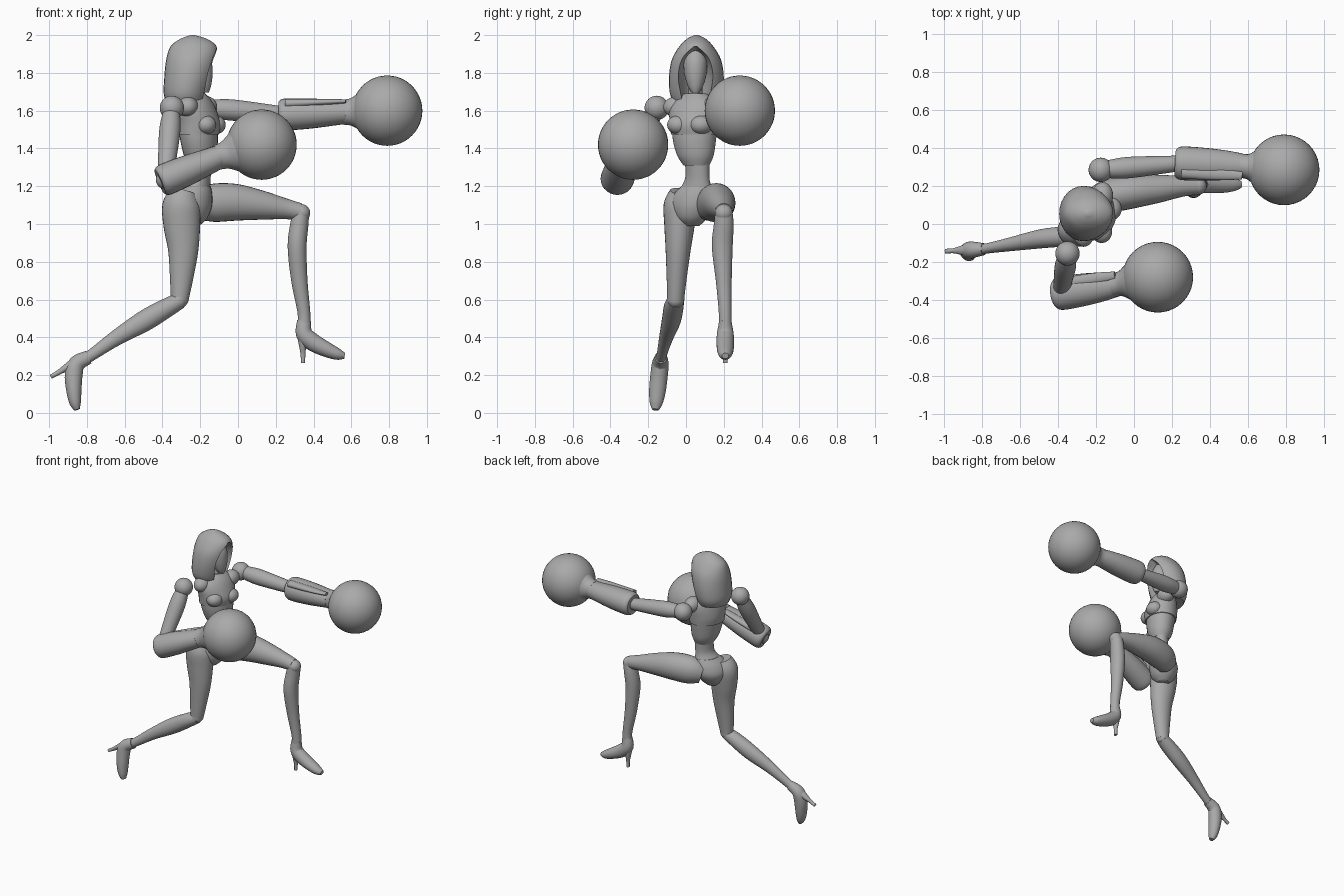
import bpy, bmesh, math
from mathutils import Vector, Matrix

if "Cube" in bpy.data.objects:
    bpy.data.objects.remove(bpy.data.objects["Cube"])

grey = bpy.data.materials.new("plain grey")
grey.use_nodes = True
colour = (0.4, 0.4, 0.4, 1)
grey.diffuse_color = colour
grey.node_tree.nodes["Principled BSDF"].inputs["Base Color"].default_value = colour

SIDES = 28


def finish(name, bm, angle=40):
    bmesh.ops.recalc_face_normals(bm, faces=bm.faces)
    mesh = bpy.data.meshes.new(name)
    bm.to_mesh(mesh)
    bm.free()
    mesh.materials.append(grey)
    obj = bpy.data.objects.new(name, mesh)
    bpy.context.collection.objects.link(obj)
    smooth(obj, angle)
    return obj


def smooth(obj, angle=40):
    bpy.ops.object.select_all(action='DESELECT')
    bpy.context.view_layer.objects.active = obj
    obj.select_set(True)
    bpy.ops.object.shade_smooth_by_angle(angle=math.radians(angle))


def ball(name, centre, radii):
    bm = bmesh.new()
    scale = Matrix.Diagonal((*radii, 1)) if not isinstance(radii, float) else Matrix.Scale(radii, 4)
    bmesh.ops.create_uvsphere(bm, u_segments=40, v_segments=24, radius=1,
                              matrix=Matrix.Translation(centre) @ scale)
    return finish(name, bm)


def spline(a, b, c, d, t):
    # Catmull-Rom blend of whole stations
    return [(2 * q + (r - p) * t + (2 * p - 5 * q + 4 * r - s) * t * t
             + (3 * q - p - 3 * r + s) * t ** 3) / 2 for p, q, r, s in zip(a, b, c, d)]


def loft(name, stations, ref=(0, 1, 0), axis=None, place=None, steps=5):
    """Skin ellipses; station = x, y, z, radius along ref, radius across."""
    last = len(stations) - 1
    rows = []
    for i in range(last):
        a, b = stations[max(i - 1, 0)], stations[i]
        c, d = stations[i + 1], stations[min(i + 2, last)]
        rows += [spline(a, b, c, d, k / steps) for k in range(steps)]
    rows.append(list(stations[last]))
    bm = bmesh.new()
    rings = []
    for i, row in enumerate(rows):
        before, after = rows[max(i - 1, 0)], rows[min(i + 1, len(rows) - 1)]
        tangent = Vector(axis) if axis else (Vector(after[:3]) - Vector(before[:3])).normalized()
        u = Vector(ref)
        u = (u - tangent * u.dot(tangent)).normalized()
        v = tangent.cross(u)
        ring = []
        for k in range(SIDES):
            angle = math.tau * k / SIDES
            point = Vector(row[:3]) + u * row[3] * math.cos(angle) + v * row[4] * math.sin(angle)
            ring.append(bm.verts.new(place @ point if place else point))
        rings.append(ring)
    for low, high in zip(rings, rings[1:]):
        for k in range(SIDES):
            n = (k + 1) % SIDES
            bm.faces.new((low[k], low[n], high[n], high[k]))
    bm.faces.new(rings[0])
    bm.faces.new(rings[-1])
    return finish(name, bm)


UP = (0, 0, 1)
chest_front = (0.93, -0.37, 0)
hip_front = (0.85, -0.53, 0)

# Hood with a carved face opening
hood = loft("hood", [
    (-.275, .055, 1.635, .10, .115), (-.275, .055, 1.69, .118, .14),
    (-.26, .055, 1.78, .13, .145), (-.245, .055, 1.87, .135, .13),
    (-.235, .055, 1.94, .122, .09), (-.235, .055, 1.98, .07, .05),
    (-.24, .055, 2.0, .01, .01)], ref=(1, 0, 0), axis=UP)
cutter = loft("hood_cutter", [
    (-.14, .05, 1.55, .12, .06), (-.14, .05, 1.68, .15, .08), (-.12, .05, 1.79, .15, .095),
    (-.1, .05, 1.88, .12, .07), (-.09, .05, 1.94, .04, .01)], ref=(1, 0, 0), axis=UP)
cutter.hide_render = True
opening = hood.modifiers.new("opening", 'BOOLEAN')
opening.object = cutter
opening.operation = 'DIFFERENCE'
opening.solver = 'EXACT'
bpy.ops.object.select_all(action='DESELECT')
bpy.context.view_layer.objects.active = hood
hood.select_set(True)
bpy.ops.object.modifier_apply(modifier="opening")
bpy.data.objects.remove(cutter)
smooth(hood)

# Head and neck
loft("head", [
    (-.175, .05, 1.695, .02, .02), (-.185, .05, 1.73, .042, .04), (-.2, .05, 1.79, .065, .058),
    (-.21, .05, 1.86, .07, .062), (-.22, .05, 1.92, .05, .045)], ref=(1, 0, 0), axis=UP)
loft("neck", [(-.22, .05, 1.62, .05, .05), (-.22, .05, 1.69, .038, .038),
              (-.225, .05, 1.78, .038, .038)], ref=(1, 0, 0))

# Torso
loft("ribcage", [
    (-.195, .055, 1.31, .06, .07), (-.2, .05, 1.36, .083, .098),
    (-.205, .045, 1.43, .095, .115), (-.21, .045, 1.49, .1, .122)], ref=chest_front, axis=UP)
loft("breastplate", [
    (-.21, .045, 1.475, .107, .128), (-.21, .045, 1.53, .115, .133),
    (-.22, .045, 1.6, .102, .138), (-.225, .05, 1.65, .083, .115),
    (-.225, .05, 1.69, .05, .06)], ref=chest_front, axis=UP)
for label, side in (("left", 1), ("right", -1)):
    ball(label + "_bust", (-.145 + side * .025, .02 + side * .06, 1.525), (.055, .06, .05))
    ball(label + "_collarbone", (-.215 + side * .05, .05 + side * .1, 1.62), (.055, .07, .055))
loft("waist", [
    (-.195, .06, 1.35, .058, .07), (-.2, .06, 1.25, .05, .068), (-.215, .055, 1.2, .06, .085)],
    ref=hip_front, axis=UP)
loft("pelvis", [
    (-.215, .055, 1.2, .065, .085), (-.235, .04, 1.15, .09, .118),
    (-.245, .035, 1.09, .1, .12), (-.245, .03, 1.03, .08, .085),
    (-.245, .03, .99, .04, .04)], ref=hip_front, axis=UP)

# Legs
loft("left_thigh", [
    (-.21, .11, 1.09, .07, .075), (-.14, .145, 1.11, .088, .1), (-.02, .17, 1.115, .09, .098),
    (.12, .185, 1.1, .075, .078), (.25, .198, 1.08, .055, .055), (.33, .2, 1.065, .046, .045)])
loft("left_shin", [
    (.335, .2, 1.07, .045, .042), (.325, .2, 1.0, .052, .048), (.313, .192, .88, .055, .05),
    (.325, .2, .7, .042, .043), (.348, .207, .54, .034, .034), (.35, .208, .47, .034, .035)])
loft("right_thigh", [
    (-.285, -.02, 1.17, .065, .07), (-.3, -.03, 1.1, .088, .1), (-.297, -.035, .99, .08, .097),
    (-.29, -.042, .86, .066, .08), (-.3, -.05, .7, .052, .06), (-.31, -.055, .59, .044, .046)])
loft("right_shin", [
    (-.305, -.055, .595, .044, .042), (-.37, -.065, .56, .052, .05), (-.49, -.078, .49, .05, .056),
    (-.64, -.105, .4, .037, .042), (-.77, -.128, .31, .027, .031), (-.82, -.135, .28, .03, .032)])
ball("left_knee", (.335, .2, 1.058), .047)
ball("right_knee", (-.31, -.055, .6), .046)


# Heeled shoes, built around the ankle
def shoe(side, place):
    loft(side + "_shoe", [
        (0, 0, .01, .032, .036), (.0, 0, -.06, .044, .044), (.045, 0, -.105, .046, .047),
        (.12, 0, -.145, .044, .04), (.18, 0, -.17, .034, .03), (.215, 0, -.178, .018, .015)],
        place=place)
    loft(side + "_heel", [(-.008, 0, -.06, .034, .032), (-.008, 0, -.12, .024, .02),
                          (-.006, 0, -.17, .013, .013), (-.006, 0, -.215, .013, .011)], place=place)


shoe("left", Matrix.Translation((.35, .208, .48)))
shoe("right", Matrix.Translation((-.8, -.133, .29)) @ Matrix.Rotation(math.radians(-6), 4, 'X')
     @ Matrix.Rotation(math.radians(61), 4, 'Y'))


# Arms ending in gauntlets and round gloves
def arm(side, shoulder, elbow, wrist, glove, inner):
    shoulder, elbow, wrist, glove = map(Vector, (shoulder, elbow, wrist, glove))

    def along(a, b, t, ru, rv):
        return (*a.lerp(b, t), ru, rv)

    ball(side + "_shoulder", shoulder, .064)
    loft(side + "_upper_arm", [
        along(shoulder, elbow, .06, .045, .045), along(shoulder, elbow, .3, .056, .056),
        along(shoulder, elbow, .65, .05, .05), along(shoulder, elbow, 1, .04, .04)],
        ref=(.3, .9, .2))
    ball(side + "_elbow", elbow, .05)
    loft(side + "_gauntlet", [
        along(elbow, wrist, -.1, .07, .07), along(elbow, wrist, 0, .088, .084),
        along(elbow, wrist, .4, .086, .08), along(elbow, wrist, .75, .077, .07),
        along(elbow, wrist, 1, .066, .062)])
    # Raised inner edge of the gauntlet
    lift = Vector((0, inner * .05, .058))
    loft(side + "_gauntlet_ridge", [
        along(elbow + lift, wrist + lift, 0, .03, .025),
        along(elbow + lift, wrist + lift, .6, .03, .017),
        along(elbow + lift, wrist + lift, 1, .02, .01)])
    loft(side + "_cuff", [
        along(wrist, glove, -.05, .064, .066), along(wrist, glove, .15, .068, .075),
        along(wrist, glove, .4, .11, .112)])
    ball(side + "_glove", glove, .186)


arm("left", (-.175, .285, 1.615), (.25, .32, 1.58), (.57, .305, 1.592), (.79, .285, 1.6), -1)
arm("right", (-.35, -.155, 1.615), (-.385, -.365, 1.235), (-.1, -.32, 1.355), (.125, -.28, 1.42), 1)
